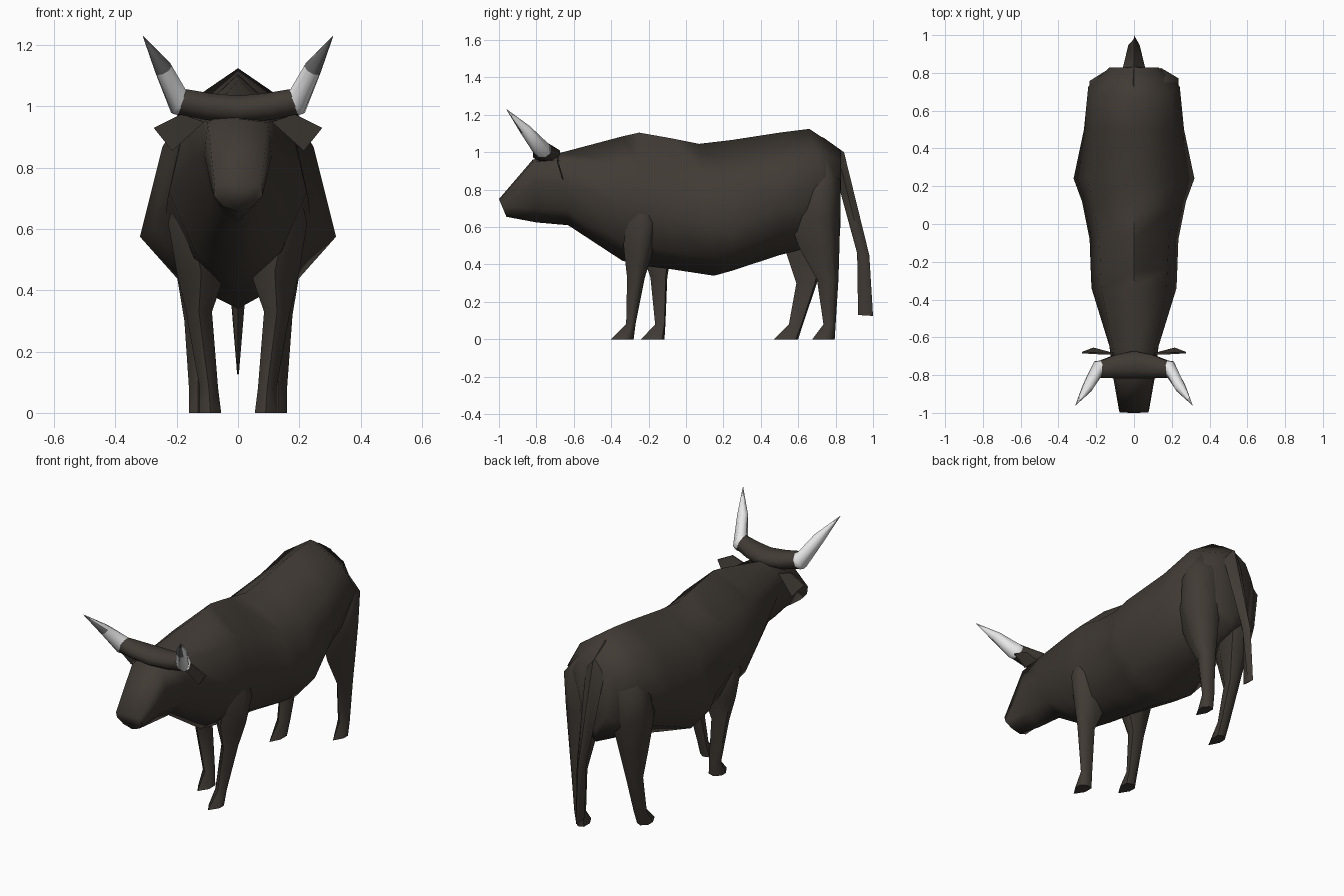
import bpy, bmesh, math
from mathutils import Vector

if "Cube" in bpy.data.objects:
    bpy.data.objects.remove(bpy.data.objects["Cube"])


def material(name, rgb):
    m = bpy.data.materials.new(name)
    m.use_nodes = True
    m.diffuse_color = (*rgb, 1)
    bsdf = m.node_tree.nodes["Principled BSDF"]
    bsdf.inputs["Base Color"].default_value = (*rgb, 1)
    bsdf.inputs["Roughness"].default_value = 0.8
    return m


HIDE = material("dark brown hide", (0.052, 0.043, 0.035))
IVORY = material("horn white", (0.8, 0.8, 0.8))
TIP = material("horn tip grey", (0.16, 0.16, 0.16))


def loft(name, rings, mats, angle=45, rule=None):
    """Skin a list of equal-length point rings and cap both ends."""
    bm = bmesh.new()
    loops = [[bm.verts.new(p) for p in ring] for ring in rings]
    n = len(loops[0])
    for a, b in zip(loops, loops[1:]):
        for i in range(n):
            j = (i + 1) % n
            bm.faces.new((a[i], a[j], b[j], b[i]))
    bm.faces.new(loops[0])
    bm.faces.new(loops[-1])
    bmesh.ops.remove_doubles(bm, verts=bm.verts, dist=0.0005)
    bmesh.ops.recalc_face_normals(bm, faces=bm.faces)
    if rule:
        bm.normal_update()
        for f in bm.faces:
            f.material_index = rule(f)
    me = bpy.data.meshes.new(name)
    bm.to_mesh(me)
    bm.free()
    ob = bpy.data.objects.new(name, me)
    bpy.context.collection.objects.link(ob)
    for m in mats:
        me.materials.append(m)
    bpy.ops.object.select_all(action='DESELECT')
    ob.select_set(True)
    bpy.context.view_layer.objects.active = ob
    bpy.ops.object.shade_smooth_by_angle(angle=math.radians(angle))


# Body and head: cross-sections from muzzle to rump
def section(yt, zt, yb, zb, w, zw, wu, drop):
    half = [(0, zt), (w * wu, zt - drop * (zt - zw)), (w, zw),
            (w * 0.62, zb + 0.35 * (zw - zb)), (0, zb)]
    pts = half + [(-x, z) for x, z in half[-2:0:-1]]
    return [(x, yt + (yb - yt) * (zt - z) / (zt - zb), z) for x, z in pts]


stations = [
    (-1.0, 0.75, -0.96, 0.655, 0.08, 0.71, 0.95, 0.1),
    (-0.82, 0.96, -0.8, 0.625, 0.11, 0.84, 0.9, 0.1),
    (-0.66, 1.0, -0.63, 0.61, 0.13, 0.84, 0.85, 0.25),
    (-0.34, 1.085, -0.34, 0.42, 0.225, 0.72, 0.77, 0.4),
    (-0.25, 1.105, -0.2, 0.39, 0.23, 0.7, 0.77, 0.4),
    (-0.08, 1.075, -0.08, 0.375, 0.235, 0.65, 0.78, 0.4),
    (0.07, 1.045, 0.15, 0.34, 0.275, 0.61, 0.78, 0.4),
    (0.24, 1.065, 0.24, 0.365, 0.32, 0.575, 0.77, 0.4),
    (0.5, 1.105, 0.5, 0.45, 0.265, 0.72, 0.78, 0.45),
    (0.66, 1.125, 0.82, 0.53, 0.242, 0.87, 0.77, 0.5),
    (0.83, 1.01, 0.825, 0.6, 0.13, 0.88, 0.7, 0.4),
]
loft("body", [section(*s) for s in stations], [HIDE], 80)


# Legs: hexagonal sections listed as height, front, back, inner x, outer x
def leg(name, rows, side):
    rings = []
    for z, y0, y1, x0, x1 in rows:
        xm, d = (x0 + x1) / 2, y1 - y0
        ring = [(xm, y0), (x1, y0 + 0.45 * d), (x1, y0 + 0.78 * d),
                (xm, y1), (x0, y0 + 0.9 * d), (x0, y0 + 0.45 * d)]
        rings.append([(side * x, y, z) for x, y in ring])
    loft(name, rings, [HIDE], 65)


leg("front_left_leg", [
    (0.8, -0.3, -0.2, 0.1, 0.18),
    (0.62, -0.345, -0.15, 0.08, 0.226), (0.46, -0.33, -0.18, 0.04, 0.2),
    (0.33, -0.315, -0.22, 0.085, 0.17), (0.08, -0.32, -0.27, 0.065, 0.125),
    (0, -0.4, -0.28, 0.055, 0.125)], 1)
leg("front_right_leg", [
    (0.8, -0.2, -0.1, 0.1, 0.18),
    (0.62, -0.27, -0.05, 0.08, 0.228), (0.46, -0.235, -0.08, 0.04, 0.2),
    (0.33, -0.19, -0.1, 0.085, 0.17), (0.08, -0.165, -0.11, 0.065, 0.125),
    (0, -0.24, -0.115, 0.055, 0.125)], -1)
leg("hind_left_leg", [
    (0.97, 0.67, 0.77, 0.06, 0.15), (0.85, 0.58, 0.825, 0.05, 0.236),
    (0.66, 0.54, 0.825, 0.06, 0.23),
    (0.48, 0.61, 0.82, 0.08, 0.205), (0.32, 0.7, 0.815, 0.1, 0.178),
    (0.08, 0.735, 0.8, 0.1, 0.16), (0, 0.675, 0.795, 0.1, 0.16)], 1)
leg("hind_right_leg", [
    (0.97, 0.64, 0.76, 0.06, 0.15), (0.85, 0.55, 0.815, 0.05, 0.236),
    (0.66, 0.48, 0.8, 0.06, 0.235),
    (0.48, 0.53, 0.75, 0.08, 0.205), (0.3, 0.59, 0.7, 0.1, 0.175),
    (0.08, 0.55, 0.625, 0.1, 0.16), (0, 0.47, 0.6, 0.1, 0.16)], -1)


# Tail: diamond sections narrowing to a flat blade
def diamond(front, back, w):
    (ya, za), (yb, zb) = front, back
    ym, zm = (ya + yb) / 2, (za + zb) / 2
    return [(0, ya, za), (w, ym, zm), (0, yb, zb), (-w, ym, zm)]


loft("tail", [diamond((0.7, 1.02), (0.73, 1.082), 0.01),
              diamond((0.8, 0.88), (0.845, 1.0), 0.06),
              diamond((0.915, 0.46), (0.98, 0.45), 0.03),
              diamond((0.92, 0.13), (1.0, 0.125), 0.003)], [HIDE], 65)


# Round section across a given direction, for the horns and the crest
def hoop(centre, direction, r, n=8):
    d = Vector(direction).normalized()
    u = d.cross(Vector((0, 1, 0))).normalized()
    v = d.cross(u)
    return [Vector(centre) + (u * math.cos(t) + v * math.sin(t)) * r
            for t in (2 * math.pi * (i + 0.5) / n for i in range(n))]


def stretch(ring, k):
    mid = sum(p.y for p in ring) / len(ring)
    return [Vector((p.x, mid + (p.y - mid) * k, p.z)) for p in ring]


crest = [((s * x, y, z), (1, 0, s * t), r, k) for s, x, y, z, t, r, k in (
    (-1, 0.185, -0.77, 1.016, 0.4, 0.047, 1), (-1, 0.1, -0.755, 1.0, 0.2, 0.048, 1.4),
    (1, 0, -0.745, 0.99, 0, 0.049, 1.6),
    (1, 0.1, -0.755, 1.0, 0.2, 0.048, 1.4), (1, 0.185, -0.77, 1.016, 0.4, 0.047, 1))]
loft("horn_crest", [stretch(hoop(c, d, r), k) for c, d, r, k in crest], [HIDE], 65)


def tip_front(face):
    c = face.calc_center_median()
    return 1 if c.z > 1.13 and face.normal.y < -0.1 else 0


for side, label in ((1, "left"), (-1, "right")):
    # Horns sweep out, forward and up
    loft(label + "_horn", [
        hoop((side * 0.18, -0.768, 1.013), (side, 0, 0.4), 0.048),
        hoop((side * 0.195, -0.772, 1.018), (side, -0.2, 0.5), 0.049),
        hoop((side * 0.243, -0.86, 1.122), (side * 0.6, -0.6, 1), 0.031),
        hoop((side * 0.31, -0.96, 1.23), (side * 0.6, -0.6, 1), 0.001)],
        [IVORY, TIP], 60, tip_front)
    # Ears: thin tilted leaves behind the horns
    leaf = [(0.11, -0.69, 0.95), (0.185, -0.69, 0.975),
            (0.275, -0.685, 0.93), (0.215, -0.662, 0.855)]
    loft(label + "_ear", [[(side * x, y + t, z) for x, y, z in leaf]
                          for t in (0, 0.008)], [HIDE], 30)
